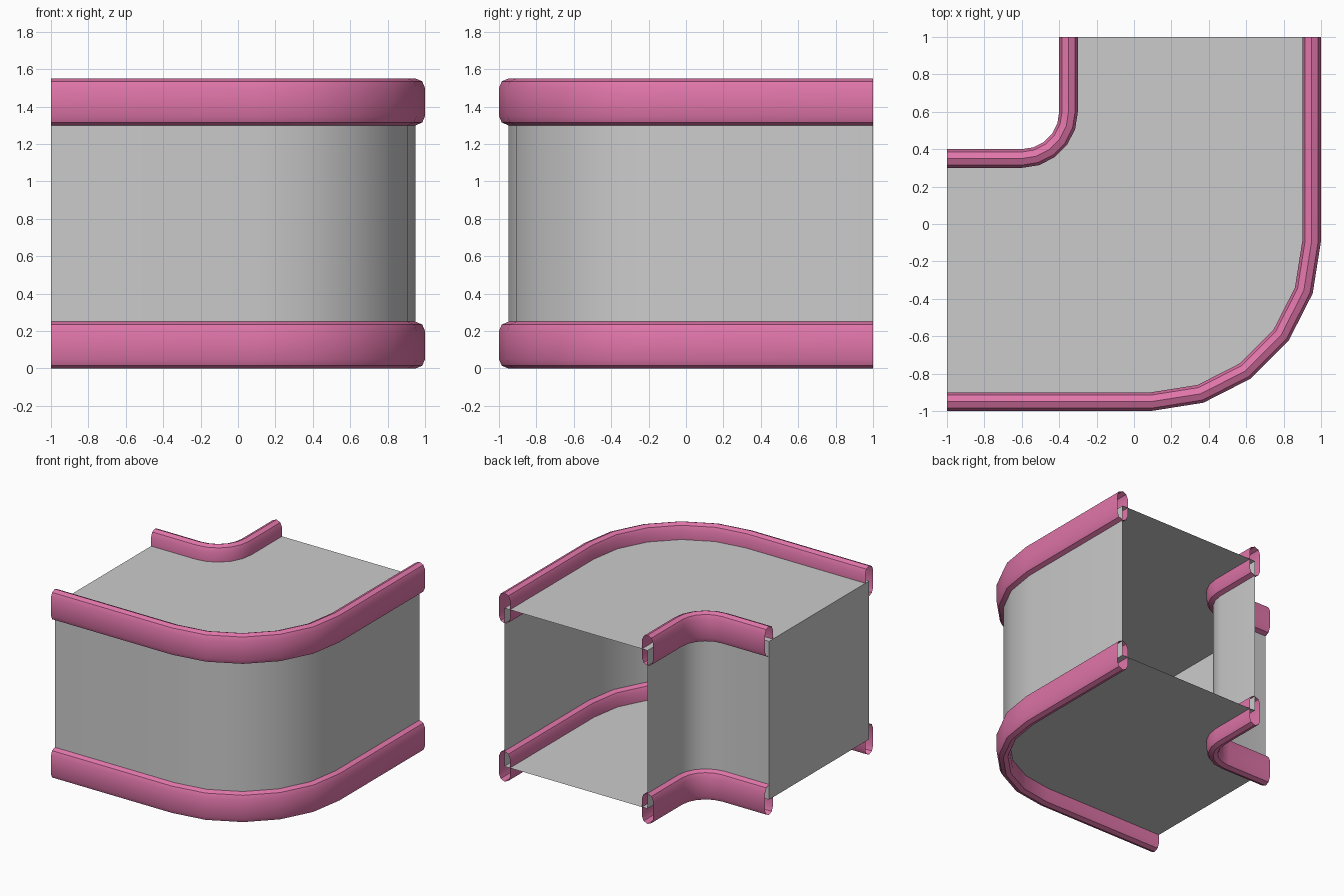
import bpy, bmesh
from math import cos, sin, radians

if "Cube" in bpy.data.objects:
    bpy.data.objects.remove(bpy.data.objects["Cube"])

LOW, HIGH = 0.125, 1.425          # floor and ceiling heights
OUTER = (0.09, -0.09, 0.86)       # bend centre x, y and wall radius
INNER = (-0.6, 0.6, 0.25)

pink = bpy.data.materials.new("pink_trim")
pink.diffuse_color = (0.75, 0.18, 0.40, 1)
pink.use_nodes = True
pink.node_tree.nodes["Principled BSDF"].inputs["Base Color"].default_value = pink.diffuse_color


def path(bend, offset=0.0):
    """Straight run, five-segment quarter bend, straight run."""
    cx, cy, r = bend
    r += offset
    pts = [(-1, cy - r)]
    for i in range(6):
        a = radians(-90 + 18 * i)
        pts.append((cx + r * cos(a), cy + r * sin(a)))
    return pts + [(cx + r, 1)]


def make(name, verts, faces, mat=None):
    me = bpy.data.meshes.new(name)
    me.from_pydata(verts, [], faces)
    ob = bpy.data.objects.new(name, me)
    bpy.context.collection.objects.link(ob)
    if mat:
        me.materials.append(mat)
    bpy.ops.object.select_all(action='DESELECT')
    ob.select_set(True)
    bpy.context.view_layer.objects.active = ob
    bpy.ops.object.shade_smooth_by_angle(angle=radians(30))
    return ob


def sweep(name, bend, profile, closed, flip=False, mat=None):
    """Sweep a profile of (sideways offset, height) along the bend."""
    rows = [[(x, y, z) for x, y in path(bend, o)] for o, z in profile]
    n = len(rows[0])
    verts = [v for row in rows for v in row]
    faces = []
    for j in range(len(rows) if closed else len(rows) - 1):
        k = (j + 1) % len(rows)
        for i in range(n - 1):
            f = (j * n + i, j * n + i + 1, k * n + i + 1, k * n + i)
            faces.append(f[::-1] if flip else f)
    return make(name, verts, faces, mat)


# Side walls
sweep("outer_wall", OUTER, [(0, LOW), (0, HIGH)], False)
sweep("inner_wall", INNER, [(0, LOW), (0, HIGH)], False, flip=True)

# Floor and ceiling panels, quads between the two wall lines
plan = path(OUTER) + path(INNER)
strip = [(i, i + 1, i + 9, i + 8) for i in range(7)]
make("ceiling", [(x, y, HIGH) for x, y in plan], strip)
make("floor", [(x, y, LOW) for x, y in plan], [f[::-1] for f in strip])

# Panel closing the left end; the back end stays open
make("end_panel", [(-1, 0.35, LOW), (-1, -0.95, LOW), (-1, -0.95, HIGH), (-1, 0.35, HIGH)],
     [(0, 1, 2, 3)])

# Hollow rounded trim rails along every wall edge
half = [(0, -0.125), (0.035, -0.11), (0.05, -0.075), (0.05, 0.075), (0.035, 0.11)]
capsule = half + [(-o, -z) for o, z in half]
for wall, bend in (("outer", OUTER), ("inner", INNER)):
    for level, h in (("lower", LOW), ("upper", HIGH)):
        sweep(f"{wall}_{level}_rail", bend, [(o, h + z) for o, z in capsule], True, mat=pink)
